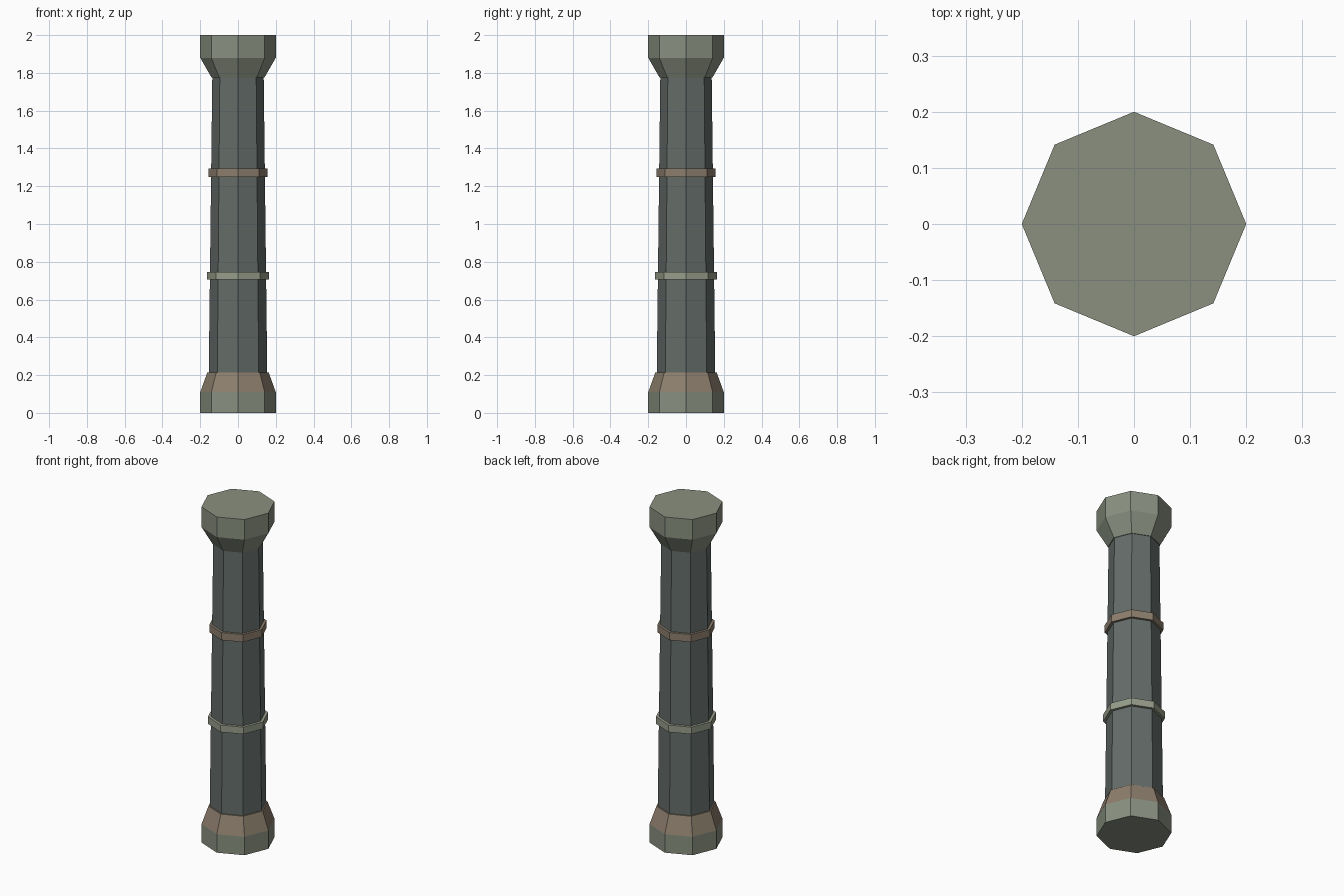
import bpy, bmesh, math

if "Cube" in bpy.data.objects:
    bpy.data.objects.remove(bpy.data.objects["Cube"])

SIDES = 8


def srgb(r, g, b):
    return tuple((c / 255) ** 2.2 for c in (r, g, b)) + (1.0,)


def material(name, rgb):
    m = bpy.data.materials.new(name)
    m.diffuse_color = srgb(*rgb)
    m.use_nodes = True
    m.node_tree.nodes["Principled BSDF"].inputs["Base Color"].default_value = m.diffuse_color
    return m


stone = material("pale_stone", (136, 143, 127))
dark = material("dark_stone", (100, 108, 104))
brown = material("brown_stone", (140, 126, 109))
light = material("light_stone", (150, 156, 138))


def turned(name, profile, mats):
    """Closed octagonal solid from (radius, z) rings; one material per band."""
    bm = bmesh.new()
    rings = [[bm.verts.new((r * math.cos(a), r * math.sin(a), z))
              for a in (2 * math.pi * i / SIDES for i in range(SIDES))]
             for r, z in profile]
    for band, (lo, hi) in enumerate(zip(rings, rings[1:])):
        for i in range(SIDES):
            j = (i + 1) % SIDES
            face = bm.faces.new((lo[i], lo[j], hi[j], hi[i]))
            face.material_index = min(band, len(mats) - 1)
    bm.faces.new(rings[0][::-1])
    bm.faces.new(rings[-1]).material_index = len(mats) - 1
    mesh = bpy.data.meshes.new(name)
    bm.to_mesh(mesh)
    bm.free()
    for m in mats:
        mesh.materials.append(m)
    obj = bpy.data.objects.new(name, mesh)
    bpy.context.collection.objects.link(obj)


# Base block with brown flare
turned("base", [(0.2, 0), (0.2, 0.11), (0.162, 0.215)], [stone, brown])
# Tapered shaft
turned("shaft", [(0.155, 0.2), (0.136, 1.79)], [dark])
# Two bands around the shaft
turned("lower_band", [(0.165, 0.705), (0.165, 0.747)], [light])
turned("upper_band", [(0.157, 1.25), (0.157, 1.295)], [brown])
# Flared capital
turned("capital", [(0.14, 1.775), (0.2, 1.88), (0.2, 2.0)], [stone])
